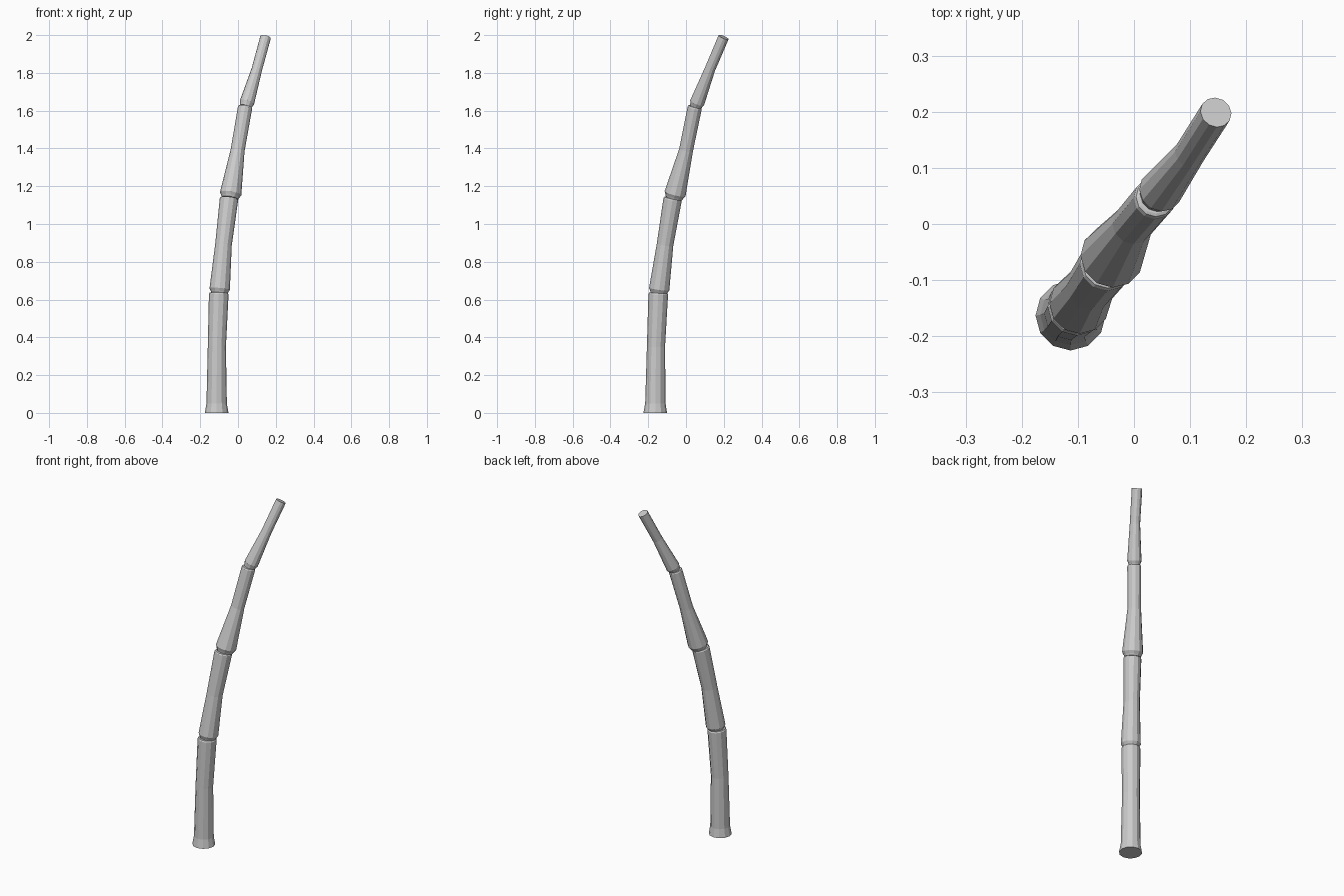
import bpy, bmesh, math
from mathutils import Vector

if "Cube" in bpy.data.objects:
    bpy.data.objects.remove(bpy.data.objects["Cube"])

SIDES = 12

# main rings per stalk segment: (x, y, z, radius)
segments = [
    ("stalk_base", [(-.113, -.163, 0, .0625), (-.113, -.162, .05, .054),
                    (-.112, -.159, .35, .048), (-.102, -.147, .628, .052)]),
    ("stalk_lower", [(-.097, -.142, .655, .054), (-.077, -.111, .89, .044),
                     (-.048, -.071, 1.13, .049)]),
    ("stalk_upper", [(-.039, -.058, 1.16, .057), (-.002, .000, 1.39, .037),
                     (.037, .046, 1.615, .038)]),
    ("stalk_tip", [(.047, .059, 1.642, .039), (.100, .127, 1.82, .028),
                   (.146, .199, 1.989, .0285)]),
]


def build_segment(name, rings, is_first, is_last):
    pts = [Vector(r[:3]) for r in rings]
    radii = [r[3] for r in rings]
    dirs = []
    for i in range(len(pts)):
        dirs.append((pts[min(i + 1, len(pts) - 1)] - pts[max(i - 1, 0)]).normalized())
    if is_first:
        dirs[0] = Vector((0, 0, 1))
    profile = list(zip(pts, radii, dirs))
    # narrow neck below a flared joint, and rounded lip at the upper end
    if not is_first:
        p, r, d = profile[0]
        profile[:0] = [(p - d * .025, r * .78, d), (p - d * .014, r * .86, d)]
    if not is_last:
        p, r, d = profile[-1]
        profile += [(p + d * .007, r * .92, d), (p + d * .009, r * .78, d)]

    bm = bmesh.new()
    loops = []
    for p, r, d in profile:
        q = Vector((0, 0, 1)).rotation_difference(d)
        loops.append([bm.verts.new(p + q @ Vector((r * math.cos(a), r * math.sin(a), 0)))
                      for a in (2 * math.pi * k / SIDES for k in range(SIDES))])
    for lo, hi in zip(loops, loops[1:]):
        for k in range(SIDES):
            n = (k + 1) % SIDES
            bm.faces.new((lo[k], lo[n], hi[n], hi[k]))
    bm.faces.new(loops[0][::-1])
    bm.faces.new(loops[-1])
    mesh = bpy.data.meshes.new(name)
    bm.to_mesh(mesh)
    bm.free()
    bpy.context.collection.objects.link(bpy.data.objects.new(name, mesh))


# stack of jointed segments
for i, (name, rings) in enumerate(segments):
    build_segment(name, rings, i == 0, i == len(segments) - 1)
